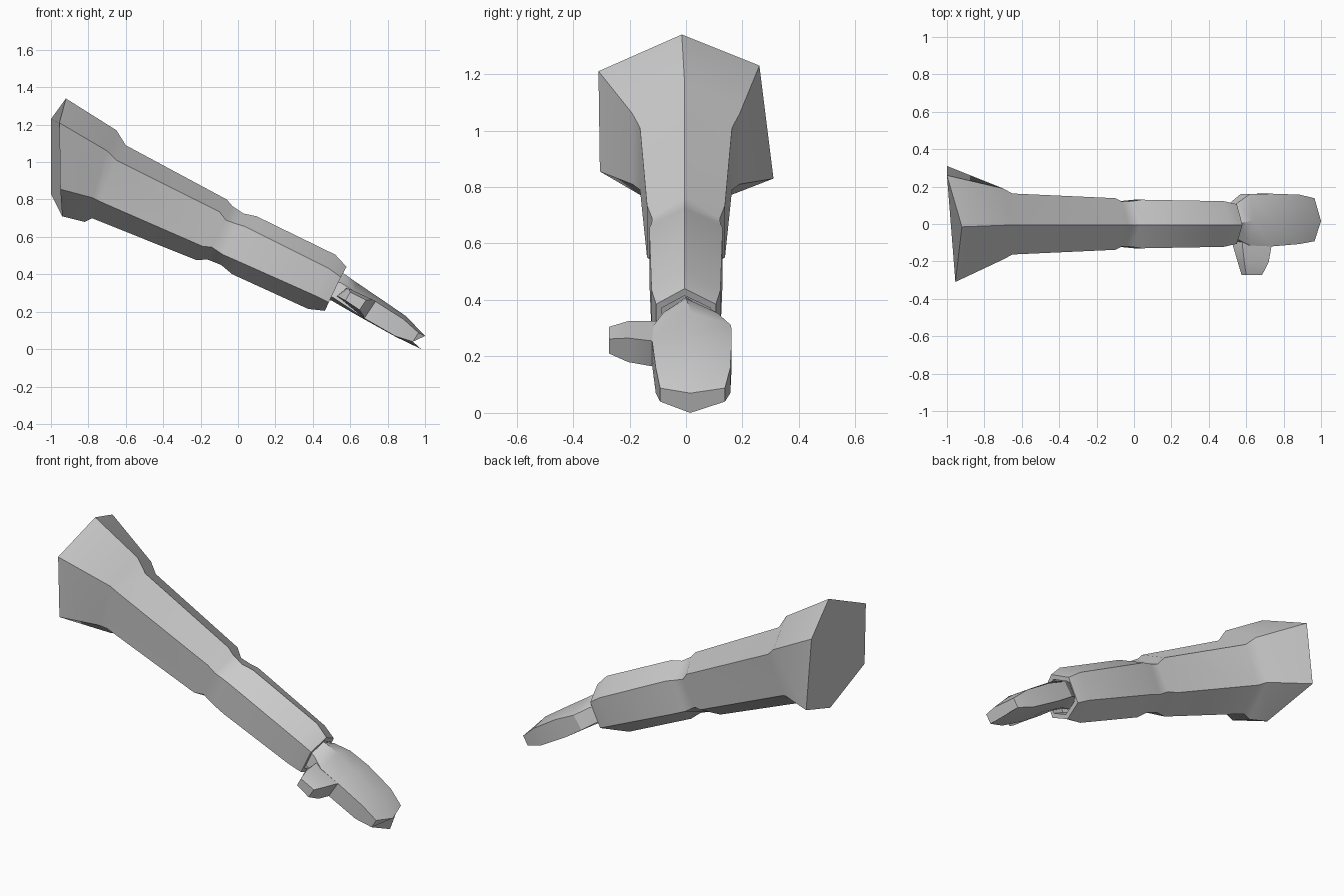
import bpy, bmesh, math


def loft(name, rings):
    """Skin a list of equal-length point rings and cap both ends."""
    bm = bmesh.new()
    vs = [[bm.verts.new(p) for p in r] for r in rings]
    n = len(vs[0])
    for a, b in zip(vs, vs[1:]):
        for i in range(n):
            j = (i + 1) % n
            bm.faces.new((a[i], a[j], b[j], b[i]))
    bm.faces.new(vs[0])
    bm.faces.new(vs[-1])
    bmesh.ops.recalc_face_normals(bm, faces=bm.faces)
    me = bpy.data.meshes.new(name)
    bm.to_mesh(me)
    bm.free()
    ob = bpy.data.objects.new(name, me)
    bpy.context.collection.objects.link(ob)
    bpy.ops.object.select_all(action='DESELECT')
    ob.select_set(True)
    bpy.context.view_layer.objects.active = ob
    bpy.ops.object.shade_smooth_by_angle(angle=math.radians(30))
    return ob


def hexa(top, upper, lower, bottom, y0, y1, ym=0.0):
    """Six-sided section from four side-profile points (x, z) and two half widths."""
    return [(top[0], ym, top[1]), (upper[0], y0, upper[1]), (lower[0], y0, lower[1]),
            (bottom[0], ym, bottom[1]), (lower[0], y1, lower[1]), (upper[0], y1, upper[1])]


# Sleeve: flared shoulder, upper arm, elbow groove, forearm, hollow cuff
shoulder = [(-0.92, -0.015, 1.34), (-0.955, -0.31, 1.21), (-0.95, -0.305, 0.855),
            (-0.94, 0.0, 0.71), (-1.0, 0.31, 0.83), (-1.0, 0.26, 1.23)]
sections = [
    ((-0.65, 1.17), (-0.70, 1.06), (-0.78, 0.81), (-0.82, 0.68), 0.19),
    ((-0.60, 1.09), (-0.65, 1.01), (-0.74, 0.79), (-0.78, 0.70), 0.163),
    ((-0.06, 0.80), (-0.10, 0.735), (-0.19, 0.55), (-0.22, 0.475), 0.138),
    ((-0.03, 0.765), (-0.065, 0.69), (-0.14, 0.545), (-0.165, 0.48), 0.12),
    ((0.03, 0.725), (-0.01, 0.67), (-0.08, 0.505), (-0.09, 0.45), 0.122),
    ((0.10, 0.71), (0.04, 0.655), (0.0, 0.47), (-0.03, 0.40), 0.13),
    ((0.52, 0.505), (0.48, 0.435), (0.415, 0.285), (0.375, 0.215), 0.122),
    ((0.58, 0.44), (0.55, 0.385), (0.485, 0.25), (0.465, 0.205), 0.106),
    ((0.566, 0.415), (0.543, 0.372), (0.492, 0.266), (0.476, 0.23), 0.085),
    ((0.50, 0.435), (0.48, 0.40), (0.43, 0.295), (0.41, 0.26), 0.085),
]
loft("sleeve_arm", [shoulder] + [hexa(*s[:4], -s[4], s[4], -0.005) for s in sections])

# Mitten hand
hand = [
    hexa((0.50, 0.41), (0.48, 0.37), (0.45, 0.30), (0.44, 0.27), -0.06, 0.06),
    hexa((0.565, 0.405), (0.55, 0.355), (0.51, 0.275), (0.50, 0.26), -0.08, 0.11),
    hexa((0.635, 0.355), (0.62, 0.31), (0.57, 0.235), (0.56, 0.225), -0.115, 0.16, 0.02),
    hexa((0.75, 0.278), (0.735, 0.255), (0.67, 0.168), (0.665, 0.165), -0.12, 0.162, 0.02),
    hexa((0.90, 0.175), (0.885, 0.16), (0.84, 0.07), (0.845, 0.065), -0.107, 0.157, 0.02),
    hexa((1.0, 0.07), (0.965, 0.088), (0.935, 0.04), (0.98, 0.0), -0.092, 0.138, 0.015),
]
loft("hand", hand)

# Thumb pointing sideways
thumb_profiles = [
    (-0.06, [(0.53, 0.28), (0.58, 0.33), (0.75, 0.24), (0.67, 0.17)]),
    (-0.12, [(0.53, 0.285), (0.58, 0.325), (0.735, 0.255), (0.675, 0.165)]),
    (-0.205, [(0.555, 0.27), (0.59, 0.325), (0.72, 0.265), (0.67, 0.18)]),
    (-0.272, [(0.575, 0.26), (0.60, 0.305), (0.685, 0.262), (0.65, 0.21)]),
]
loft("thumb", [[(x, y, z) for x, z in p] for y, p in thumb_profiles])
